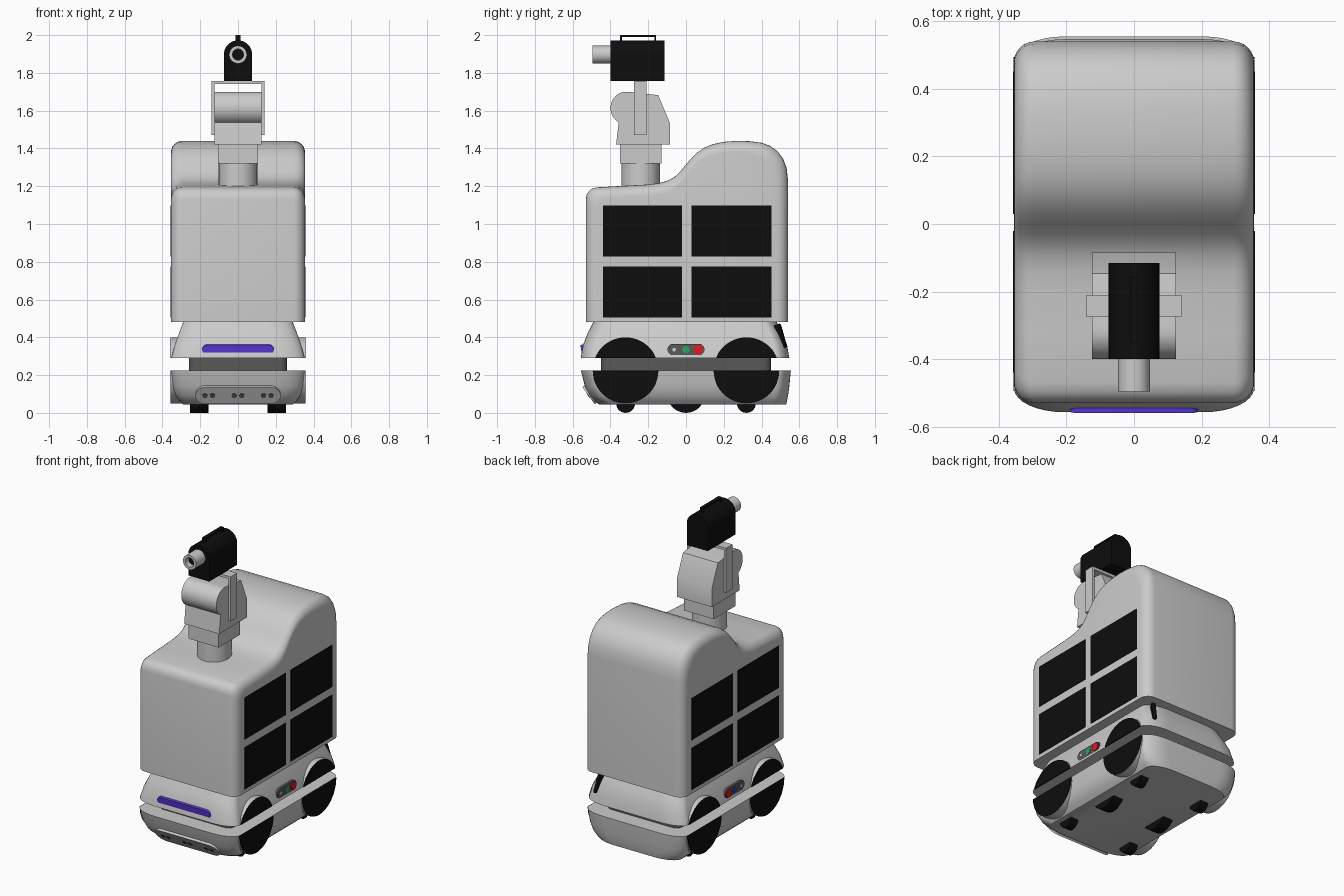
import bpy, bmesh
from math import sin, cos, pi, radians, asin
from mathutils import Matrix

if "Cube" in bpy.data.objects:
    bpy.data.objects.remove(bpy.data.objects["Cube"])


def material(name, col):
    m = bpy.data.materials.new(name)
    m.diffuse_color = (*col, 1)
    m.use_nodes = True
    m.node_tree.nodes["Principled BSDF"].inputs["Base Color"].default_value = m.diffuse_color
    return m


BLACK = material("black", (0.004, 0.004, 0.004))
DARK = material("dark_grey", (0.1, 0.1, 0.1))
PURPLE = material("purple", (0.11, 0.04, 0.75))
RED = material("red", (0.75, 0.01, 0.02))
GREEN = material("green", (0.02, 0.4, 0.1))
BLUE = material("blue", (0.03, 0.05, 0.6))


def loft(name, rings, mat=None, xf=None):
    """Skin equal-length rings and cap both ends."""
    bm = bmesh.new()
    vs = [[bm.verts.new(p) for p in r] for r in rings]
    n = len(vs[0])
    for a, b in zip(vs, vs[1:]):
        for i in range(n):
            j = (i + 1) % n
            bm.faces.new((a[i], a[j], b[j], b[i]))
    bm.faces.new(vs[0][::-1])
    bm.faces.new(vs[-1])
    if xf:
        bm.transform(xf)
    bmesh.ops.recalc_face_normals(bm, faces=bm.faces)
    me = bpy.data.meshes.new(name)
    bm.to_mesh(me)
    bm.free()
    ob = bpy.data.objects.new(name, me)
    bpy.context.collection.objects.link(ob)
    if mat:
        me.materials.append(mat)
    bpy.ops.object.select_all(action='DESELECT')
    ob.select_set(True)
    bpy.context.view_layer.objects.active = ob
    bpy.ops.object.shade_smooth_by_angle(angle=radians(32))
    return ob


def place(pts, axis, t):
    if axis == 'X':
        return [(t, u, v) for u, v in pts]
    if axis == 'Y':
        return [(u, t, v) for u, v in pts]
    return [(u, v, t) for u, v in pts]


def prism(name, pts, axis, a, b, mat=None, xf=None):
    return loft(name, [place(pts, axis, a), place(pts, axis, b)], mat, xf)


def rect(u0, u1, v0, v1):
    return [(u0, v0), (u1, v0), (u1, v1), (u0, v1)]


def arc(u, v, r, a0, a1, n):
    return [(u + r * cos(a0 + (a1 - a0) * i / n), v + r * sin(a0 + (a1 - a0) * i / n))
            for i in range(n + 1)]


def circle(u, v, r, n=32):
    return arc(u, v, r, 0, 2 * pi, n)[:-1]


def capsule(u, v, hw, hh):
    s = hw - hh
    return arc(u + s, v, hh, -pi / 2, pi / 2, 10) + arc(u - s, v, hh, pi / 2, 1.5 * pi, 10)


def tilted(x, y, z, rx, rz=0):
    return Matrix.Translation((x, y, z)) @ Matrix.Rotation(rz, 4, 'Z') @ Matrix.Rotation(rx, 4, 'X')


def shell_ring(z, hx, yf, yb, rx=0.15, ry=0.07):
    pts = []
    for k, (sx, yc) in enumerate(((1, yb - ry), (-1, yb - ry), (-1, yf + ry), (1, yf + ry))):
        for i in range(9):
            t = pi / 2 * (k + i / 8)
            pts.append((sx * (hx - rx) + rx * cos(t), yc + ry * sin(t), z))
    return pts


# base: two shells with a recessed band between
loft("lower_base_shell", [shell_ring(*r) for r in (
    (0.045, 0.29, -0.46, 0.53), (0.065, 0.31, -0.487, 0.535), (0.09, 0.328, -0.511, 0.54),
    (0.14, 0.345, -0.535, 0.547), (0.225, 0.355, -0.557, 0.555))])
loft("upper_base_shell", [shell_ring(*r) for r in (
    (0.29, 0.353, -0.557, 0.547), (0.36, 0.335, -0.545, 0.535),
    (0.42, 0.313, -0.522, 0.513), (0.482, 0.29, -0.49, 0.48))])
loft("base_band", [shell_ring(z, 0.26, -0.45, 0.45, 0.04, 0.04) for z in (0.225, 0.29)], DARK)

# wheel covers, split at the band, and casters underneath
cut = asin(0.065 / 0.175)
for s, side in ((1, "right"), (-1, "left")):
    for y, end in ((-0.32, "front"), (0.32, "rear")):
        for half, a0, a1 in (("upper", cut, pi - cut), ("lower", pi, 2 * pi)):
            prism(f"{end}_{side}_{half}_wheel_arch", arc(y, 0.225, 0.175, a0, a1, 24),
                  'X', s * 0.22, s * 0.354)
            prism(f"{end}_{side}_{half}_wheel_face", arc(y, 0.225, 0.174, a0, a1, 24),
                  'X', s * 0.35, s * 0.357, BLACK)
        prism(f"{end}_{side}_caster", circle(y, 0.05, 0.05, 24), 'X', s * 0.2, s * 0.255, BLACK)
    prism(f"{side}_drive_wheel", circle(0, 0.1, 0.1), 'X', s * 0.155, s * 0.225, BLACK)

# cabinet: side profile lofted across x with rounded edges
profile = [(-0.53, 0.48), (-0.53, 1.13), (-0.526, 1.155), (-0.515, 1.173), (-0.497, 1.187),
           (-0.47, 1.194), (-0.33, 1.202), (-0.2, 1.209), (-0.14, 1.217), (-0.095, 1.23),
           (-0.06, 1.25), (-0.03, 1.278), (0, 1.315), (0.025, 1.345), (0.055, 1.375),
           (0.095, 1.403), (0.14, 1.422), (0.2, 1.435), (0.27, 1.44), (0.34, 1.438),
           (0.4, 1.43), (0.445, 1.414), (0.485, 1.385), (0.515, 1.345), (0.533, 1.295),
           (0.54, 1.23), (0.54, 0.48)]
R, HW = 0.06, 0.355


def section(x, d):
    return [(x, 0.005 + (y - 0.005) * (1 - d / 0.535), z - d if z > 0.5 else z)
            for y, z in profile]


steps = [(HW - R + R * cos(t), R * (1 - sin(t))) for t in (pi / 2 * i / 6 for i in range(7))]
loft("cabinet", [section(-x, d) for x, d in steps] + [section(x, d) for x, d in steps[::-1]])

# side panels and control strips
for s, side in ((1, "right"), (-1, "left")):
    for col, y0, y1 in (("front", -0.44, -0.02), ("rear", 0.03, 0.452)):
        for row, z0, z1 in (("lower", 0.505, 0.775), ("upper", 0.827, 1.097)):
            prism(f"{side}_{col}_{row}_panel", rect(y0, y1, z0, z1), 'X', s * 0.34, s * 0.358, BLACK)
    prism(f"{side}_control_strip", capsule(0, 0.335, 0.098, 0.031), 'X', s * 0.31, s * 0.349, DARK)
    prism(f"{side}_stop_button", circle(0.065, 0.335, 0.026, 20), 'X', s * 0.33, s * 0.354, RED)
    prism(f"{side}_mode_button", circle(0, 0.335, 0.019, 20), 'X', s * 0.33, s * 0.352,
          GREEN if s > 0 else BLUE)
    prism(f"{side}_key_switch", circle(-0.063, 0.335, 0.01, 16), 'X', s * 0.33, s * 0.352)

# front light bar, sensor plate with paired sensors, rear slot
prism("light_bar", capsule(0, 0, 0.19, 0.026), 'Y', -0.006, 0.03, PURPLE,
      tilted(0, -0.549, 0.335, 0.18))
plate = tilted(0, -0.511, 0.095, 0.62)
prism("sensor_plate", capsule(0, 0, 0.226, 0.056), 'Y', -0.006, 0.03, None, plate)
for x in (-0.175, -0.135, -0.02, 0.02, 0.135, 0.175):
    prism("sensor", circle(x, 0, 0.014, 16), 'Y', -0.009, 0.01, DARK, plate)
prism("rear_slot", [(v, u) for u, v in capsule(0, 0, 0.066, 0.013)], 'Y', -0.02, 0.016, BLACK,
      tilted(0.27, 0.5, 0.405, 0.3, -0.45))

# neck and pan-tilt head
prism("neck", circle(0, -0.24, 0.102, 40), 'Z', 1.17, 1.32)
prism("pan_block", rect(-0.107, 0.107, -0.35, -0.13), 'Z', 1.32, 1.42)
head = [(-0.37, 1.42), (-0.085, 1.42), (-0.085, 1.535), (-0.147, 1.682), (-0.3, 1.7)]
prism("tilt_head", head + arc(-0.313, 1.614, 0.087, radians(100), radians(240), 20),
      'X', -0.125, 0.125)
bracket = [(-0.14, 1.47), (-0.125, 1.47), (-0.125, 1.74), (0.125, 1.74),
           (0.125, 1.47), (0.14, 1.47), (0.14, 1.757), (-0.14, 1.757)]
prism("camera_bracket", bracket, 'Y', -0.275, -0.21)

# camera with arched housing, handle and hollow lens
prism("camera_housing", [(-0.075, 1.757), (0.075, 1.757)] + arc(0, 1.897, 0.075, 0, pi, 20),
      'Y', -0.4, -0.115, BLACK)
prism("camera_handle", [(-0.35, 1.96), (-0.34, 1.96), (-0.34, 1.99), (-0.168, 1.99),
                        (-0.168, 1.96), (-0.158, 1.96), (-0.158, 2.0), (-0.35, 2.0)],
      'X', -0.012, 0.012, BLACK)
loft("lens_barrel", [place(circle(0, 1.897, r), 'Y', y) for r, y in (
    (0.047, -0.39), (0.047, -0.495), (0.03, -0.495), (0.03, -0.45))])
prism("lens_glass", circle(0, 1.897, 0.0295), 'Y', -0.46, -0.448, BLACK)
